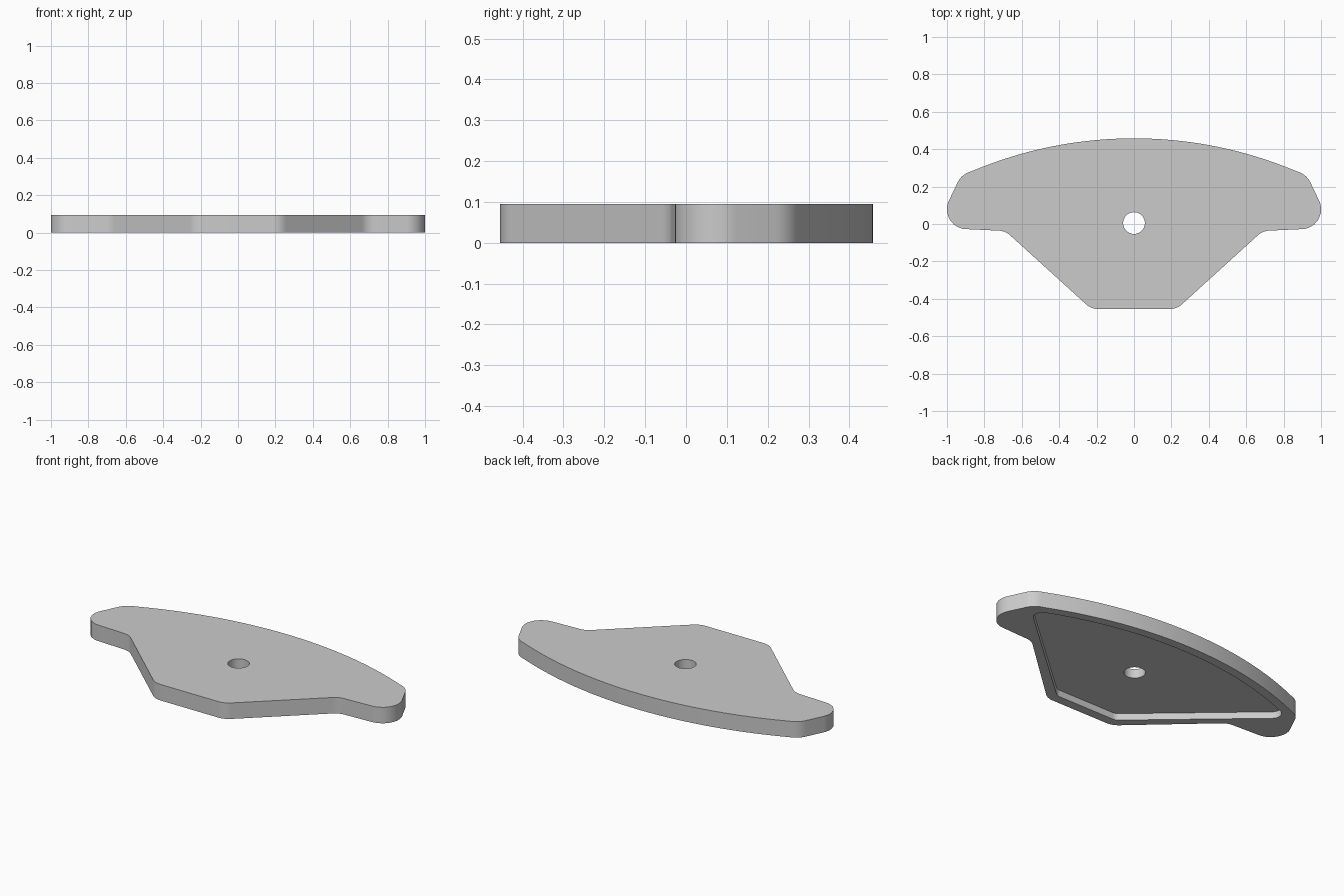
import bpy, bmesh, math
from mathutils import Vector

cube = bpy.data.objects.get("Cube")
if cube:
    bpy.data.objects.remove(cube, do_unlink=True)

THICK = 0.095
RECESS = 0.04
COLOUR = (0.6, 0.6, 0.6, 1)

grey = bpy.data.materials.new("plain_grey")
grey.use_nodes = True
grey.diffuse_color = COLOUR
grey.node_tree.nodes["Principled BSDF"].inputs["Base Color"].default_value = COLOUR


def fillet(corner, before, after, radius, steps=8):
    """Points of a rounded corner between two straight edges."""
    p = Vector(corner)
    a, b = (Vector(before) - p).normalized(), (Vector(after) - p).normalized()
    half = a.angle(b) / 2
    centre = p + (a + b).normalized() * (radius / math.sin(half))
    start = p + a * (radius / math.tan(half)) - centre
    end = p + b * (radius / math.tan(half)) - centre
    return [centre + start.lerp(end, i / steps).normalized() * radius
            for i in range(steps + 1)]


def half_arc(top, radius, reach, steps=20):
    """Curved back edge from the middle out to the side."""
    xs = [reach * i / steps for i in range(steps + 1)]
    return [Vector((x, top - radius + math.sqrt(radius ** 2 - x ** 2))) for x in xs]


def outline(arc, corners):
    """Mirrored closed outline: arc, then rounded corners down to the front edge."""
    path = [arc[-1]] + [Vector(c[:2]) for c in corners]
    path.append(Vector((0, path[-1].y)))
    half = list(arc)
    for i, (x, y, r) in enumerate(corners):
        half += fillet((x, y), path[i], path[i + 2], r)
    return half + [Vector((-p.x, p.y)) for p in reversed(half[1:])]


def prism(name, points, low, high):
    bm = bmesh.new()
    base = bm.faces.new([bm.verts.new((p.x, p.y, low)) for p in points])
    top = bmesh.ops.extrude_face_region(bm, geom=[base], use_keep_orig=True)["geom"]
    bmesh.ops.translate(bm, vec=(0, 0, high - low),
                        verts=[v for v in top if isinstance(v, bmesh.types.BMVert)])
    bmesh.ops.recalc_face_normals(bm, faces=bm.faces)
    mesh = bpy.data.meshes.new(name)
    bm.to_mesh(mesh)
    bm.free()
    mesh.materials.append(grey)
    obj = bpy.data.objects.new(name, mesh)
    bpy.context.collection.objects.link(obj)
    return obj


# Main plate: bowed back, rounded side lobes, tapered front
plate = prism("plate", outline(half_arc(0.458, 2.23, 0.86), [
    (0.924, 0.262, 0.11),
    (1.059, -0.02, 0.105),
    (0.688, -0.037, 0.096),
    (0.228, -0.455, 0.10)]), 0, THICK)

# Shallow pocket on the underside
pocket = prism("pocket_cutter", outline(half_arc(0.405, 2.18, 0.8), [
    (0.9, 0.212, 0.05),
    (0.205, -0.4, 0.05)]), -0.05, RECESS)

# Round centre hole
ring = [Vector((math.cos(t), math.sin(t))) * 0.058 + Vector((0, 0.005))
        for t in (math.tau * i / 48 for i in range(48))]
hole = prism("hole_cutter", ring, -0.1, THICK + 0.1)

for cutter in (pocket, hole):
    cut = plate.modifiers.new(cutter.name, "BOOLEAN")
    cut.operation = "DIFFERENCE"
    cut.solver = "EXACT"
    cut.object = cutter

# Bake the cuts and drop the cutters
bpy.context.view_layer.update()
baked = bpy.data.meshes.new_from_object(
    plate.evaluated_get(bpy.context.evaluated_depsgraph_get()))
plate.modifiers.clear()
plate.data = baked
for cutter in (pocket, hole):
    bpy.data.objects.remove(cutter, do_unlink=True)

bpy.ops.object.select_all(action="DESELECT")
plate.select_set(True)
bpy.context.view_layer.objects.active = plate
bpy.ops.object.shade_smooth_by_angle(angle=math.radians(30))
